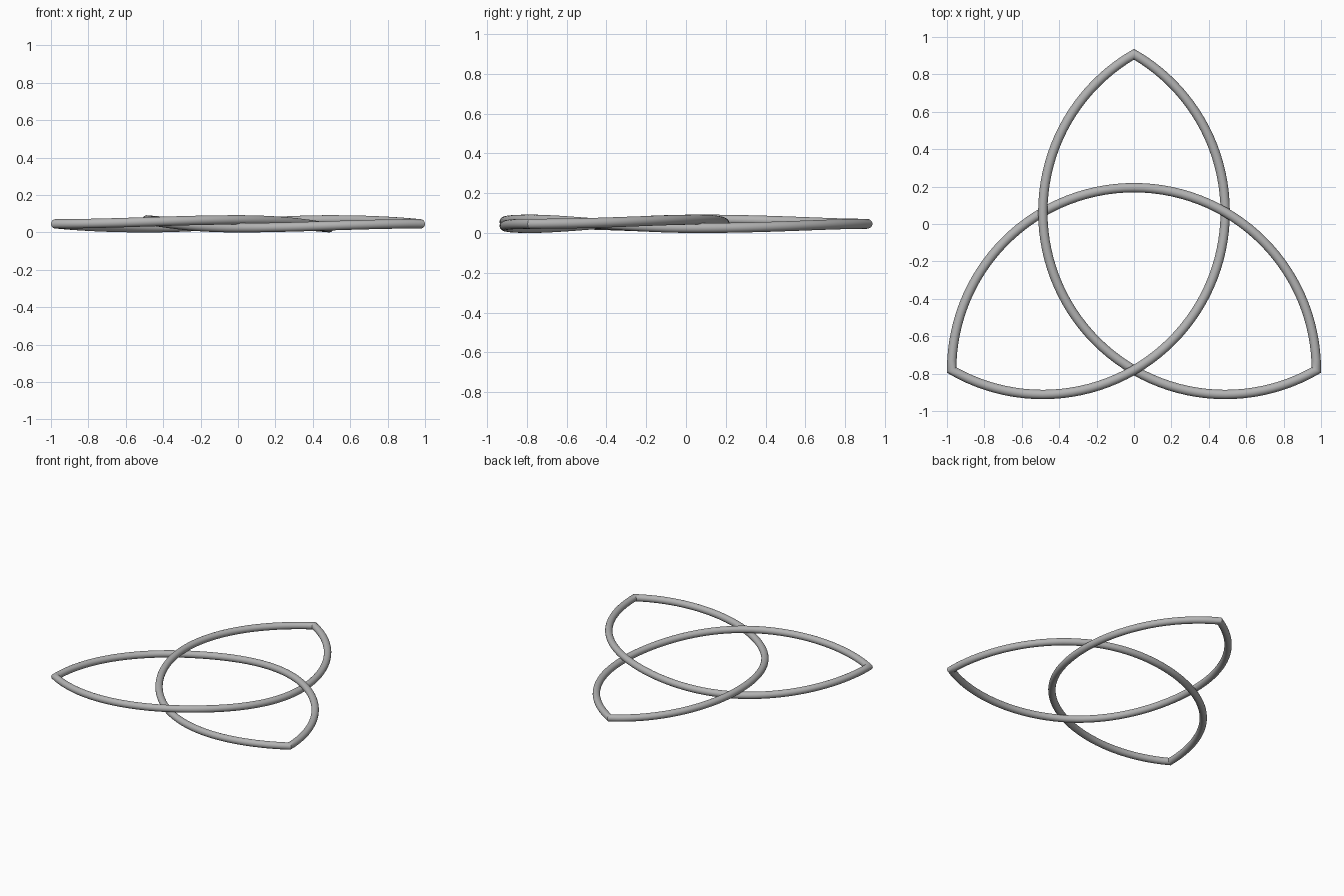
import bpy, bmesh, math
from math import sin, cos, pi, radians

if "Cube" in bpy.data.objects:
    bpy.data.objects.remove(bpy.data.objects["Cube"])

R = 0.975         # radius of each half-circle arc
TUBE = 0.025      # tube radius
WEAVE = 0.021     # height of the over/under weave
MID_Z = TUBE + WEAVE
CENTROID_Y = -0.218
STEPS, SIDES = 60, 20


def weave(deg):
    """Over at 60 degrees, under at 120, level at both tips."""
    if deg < 60:
        return WEAVE * (1 - cos(pi * deg / 60)) / 2
    if deg <= 120:
        return WEAVE * cos(pi * (deg - 60) / 60)
    return -weave(180 - deg)


bm = bmesh.new()
rings = []
# Three half-circle arcs form one closed strand with mitred tips
for k in range(3):
    turn = radians(240 * k)
    for i in range(STEPS):
        deg = 180 * i / STEPS
        a = radians(deg)
        px, py = R * cos(a), R * sin(a) - R / math.sqrt(3)
        x = px * cos(turn) - py * sin(turn)
        y = px * sin(turn) + py * cos(turn) + CENTROID_Y
        z = MID_Z + weave(deg)
        out, wide = a + turn, TUBE
        if i == 0:                      # mitre ring at the tip
            out, wide = turn - radians(30), TUBE / cos(radians(30))
        ring = []
        for j in range(SIDES):
            t = 2 * pi * j / SIDES
            r = wide * cos(t)
            ring.append(bm.verts.new((x + r * cos(out), y + r * sin(out), z + TUBE * sin(t))))
        rings.append(ring)

for n, ring in enumerate(rings):
    nxt = rings[(n + 1) % len(rings)]
    for j in range(SIDES):
        m = (j + 1) % SIDES
        bm.faces.new((ring[j], ring[m], nxt[m], nxt[j]))
bmesh.ops.recalc_face_normals(bm, faces=bm.faces)

mesh = bpy.data.meshes.new("knot_strand")
bm.to_mesh(mesh)
bm.free()
knot = bpy.data.objects.new("knot_strand", mesh)
bpy.context.collection.objects.link(knot)

# Plain grey
grey = bpy.data.materials.new("grey")
grey.diffuse_color = (0.45, 0.45, 0.45, 1)
grey.use_nodes = True
grey.node_tree.nodes["Principled BSDF"].inputs["Base Color"].default_value = grey.diffuse_color
mesh.materials.append(grey)

bpy.context.view_layer.objects.active = knot
knot.select_set(True)
bpy.ops.object.shade_smooth_by_angle(angle=radians(30))
